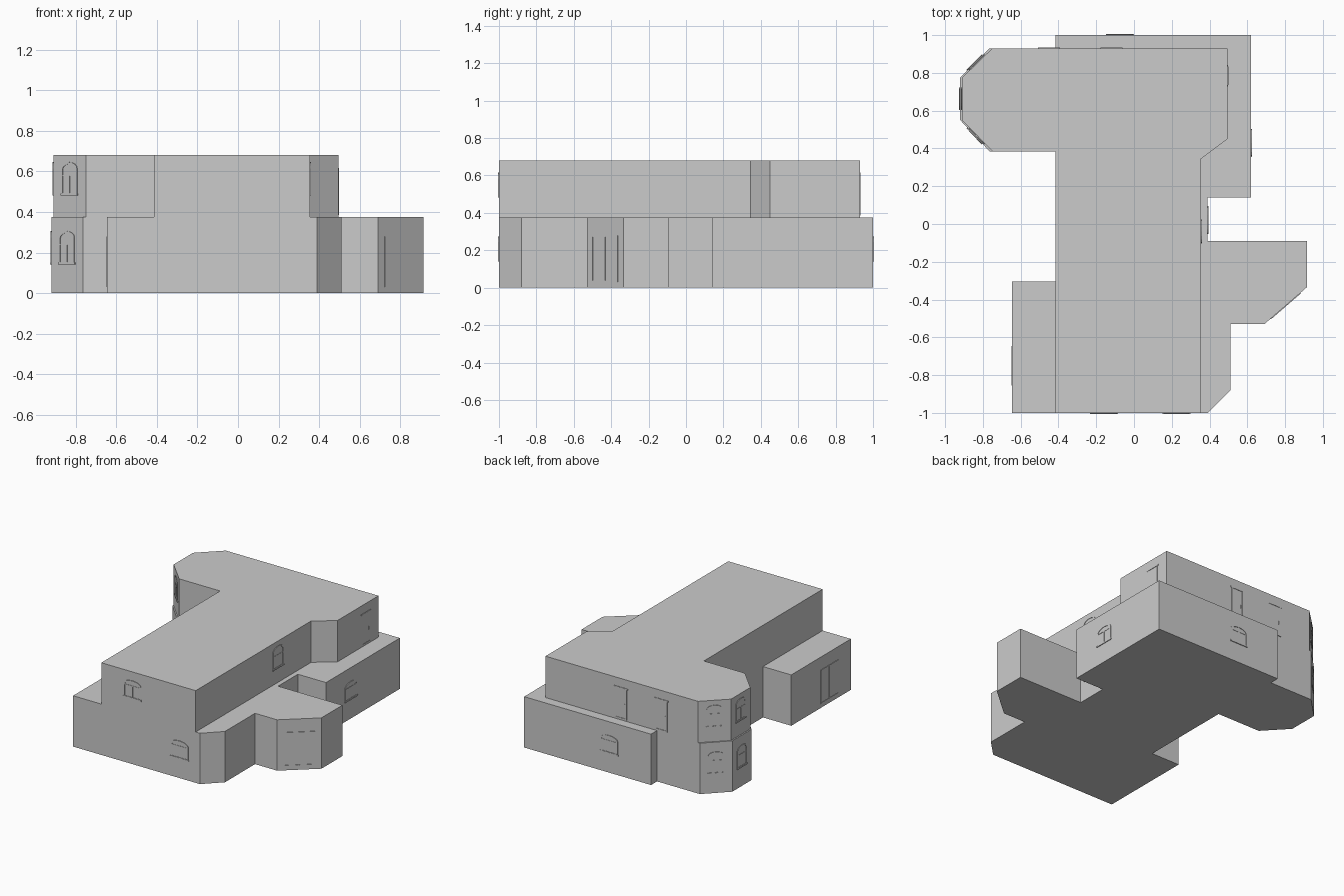
import bpy, bmesh, math
from mathutils import Matrix, Vector

if "Cube" in bpy.data.objects:
    bpy.data.objects.remove(bpy.data.objects["Cube"])

H1, H2 = 0.375, 0.68   # storey heights


def make_object(name, bm, matrix=None):
    bmesh.ops.recalc_face_normals(bm, faces=bm.faces)
    me = bpy.data.meshes.new(name)
    bm.to_mesh(me)
    bm.free()
    ob = bpy.data.objects.new(name, me)
    if matrix:
        ob.matrix_world = matrix
    bpy.context.collection.objects.link(ob)
    return ob


def add_prism(bm, pts, z0, z1):
    face = bm.faces.new([bm.verts.new((x, y, z0)) for x, y in pts])
    ext = bmesh.ops.extrude_face_region(bm, geom=[face], use_keep_orig=True)
    verts = [g for g in ext['geom'] if isinstance(g, bmesh.types.BMVert)]
    bmesh.ops.translate(bm, verts=verts, vec=(0, 0, z1 - z0))


def storey(name, pts, z0, z1):
    bm = bmesh.new()
    add_prism(bm, pts, z0, z1)
    return make_object(name, bm)


def rect(x0, x1, y0, y1):
    return [(x0, y0), (x1, y0), (x1, y1), (x0, y1)]


def outline(w, h, rise, inset=0.0):
    # opening outline with a shallow arched head
    a, b, t = w / 2 - inset, inset, h - rise - inset
    pts = [(-a, b), (a, b)]
    n = 8 if rise else 1
    for i in range(n + 1):
        k = math.pi * i / n
        u = a * math.cos(k)
        pts.append((u, t + rise * math.sin(k) ** 1.0 if rise else t))
    return pts


def add_ring(bm, outer, inner, z0, z1):
    loops = [[bm.verts.new((x, y, z)) for x, y in pts]
             for pts, z in ((outer, z0), (outer, z1), (inner, z1), (inner, z0))]
    n = len(outer)
    for a, b in zip(loops, loops[1:] + loops[:1]):
        for i in range(n):
            j = (i + 1) % n
            bm.faces.new((a[i], a[j], b[j], b[i]))


def opening(name, a, b, pos, z, w, h, rise=0.0, bars=(), sill=False, out=0.004):
    # place on the wall running a -> b (outside on the right-hand side)
    a, b = Vector((*a, 0)), Vector((*b, 0))
    u = (b - a).normalized()
    nrm = u.cross(Vector((0, 0, 1)))
    o = a.lerp(b, pos)
    m = Matrix(((u.x, 0, nrm.x, o.x), (u.y, 0, nrm.y, o.y), (0, 1, 0, z), (0, 0, 0, 1)))
    bm = bmesh.new()
    add_ring(bm, outline(w, h, rise), outline(w, h, rise, 0.008), -0.004, out)
    add_prism(bm, outline(w, h, rise, 0.007), -0.004, 0.001)
    for r in bars:
        add_prism(bm, rect(*r), -0.003, out * 0.8)
    if sill:
        add_prism(bm, rect(-w / 2 - 0.004, w / 2 + 0.004, -0.004, 0.006), -0.004, out * 1.4)
    return make_object(name, bm, m)


def window(name, a, b, pos, z, w, h):
    t = h - 0.04 if h < 0.15 else h - 0.065
    bars = [(-w / 2 + 0.005, w / 2 - 0.005, t - 0.003, t + 0.003), (-0.003, 0.003, 0.005, t)]
    opening(name, a, b, pos, z, w, h, 0.03, bars, True)


def door(name, a, b, pos):
    bars = [(0.03, 0.036, 0.09, 0.115), (-0.058, 0.058, 0.222, 0.232)]
    opening(name, a, b, pos, H1 + 0.01, 0.1, 0.23, 0, bars)


def glazed_door(name, a, b, pos):
    opening(name, a, b, pos, 0.03, 0.21, 0.25, 0, [(-0.004, 0.004, 0.005, 0.245)])


# ground floor with bays and side wings
ground = [(-0.645, -1), (0.39, -1), (0.51, -0.88), (0.51, -0.53), (0.69, -0.53),
          (0.915, -0.335), (0.915, -0.09), (0.39, -0.09), (0.39, 0.14), (0.62, 0.14),
          (0.62, 1), (-0.415, 1), (-0.415, 0.93), (-0.765, 0.93), (-0.92, 0.775),
          (-0.92, 0.55), (-0.765, 0.385), (-0.415, 0.385), (-0.415, -0.305), (-0.645, -0.305)]
storey("ground_floor", ground, 0, H1)

# upper floor
upper = [(-0.415, -1), (0.355, -1), (0.355, 0.345), (0.495, 0.45), (0.495, 0.93),
         (-0.75, 0.93), (-0.91, 0.775), (-0.91, 0.55), (-0.75, 0.385), (-0.415, 0.385)]
storey("upper_floor", upper, H1, H2)

# bay windows, three faces on each floor
for i in range(3):
    window("bay_window_low", ground[13 + i], ground[14 + i], 0.5, 0.145, 0.11, 0.16)
    window("bay_window_high", upper[5 + i], upper[6 + i], 0.5, 0.485, 0.11, 0.16)

# wall windows
window("front_window_low", (0.125, -1), (0.325, -1), 0.5, 0.145, 0.14, 0.13)
window("front_window_high", (-0.26, -1), (-0.06, -1), 0.5, 0.485, 0.14, 0.13)
window("recess_window", (0.39, -0.08), (0.39, 0.12), 0.5, 0.145, 0.14, 0.13)
window("right_window_low", (0.62, 0.33), (0.62, 0.53), 0.5, 0.145, 0.14, 0.13)
window("right_window_high", (0.355, -0.14), (0.355, 0.06), 0.5, 0.485, 0.12, 0.16)
window("back_window", (0.025, 1), (-0.175, 1), 0.5, 0.145, 0.14, 0.13)

# terrace doors and glazed doors
door("side_door", (0.495, 0.7), (0.495, 0.87), 0.5)
door("back_door_right", (-0.02, 0.93), (-0.22, 0.93), 0.5)
door("back_door_left", (-0.35, 0.93), (-0.55, 0.93), 0.5)
glazed_door("wing_glazed_door", ground[19], ground[0], 0.64)
glazed_door("corner_glazed_door", ground[4], ground[5], 0.5)
